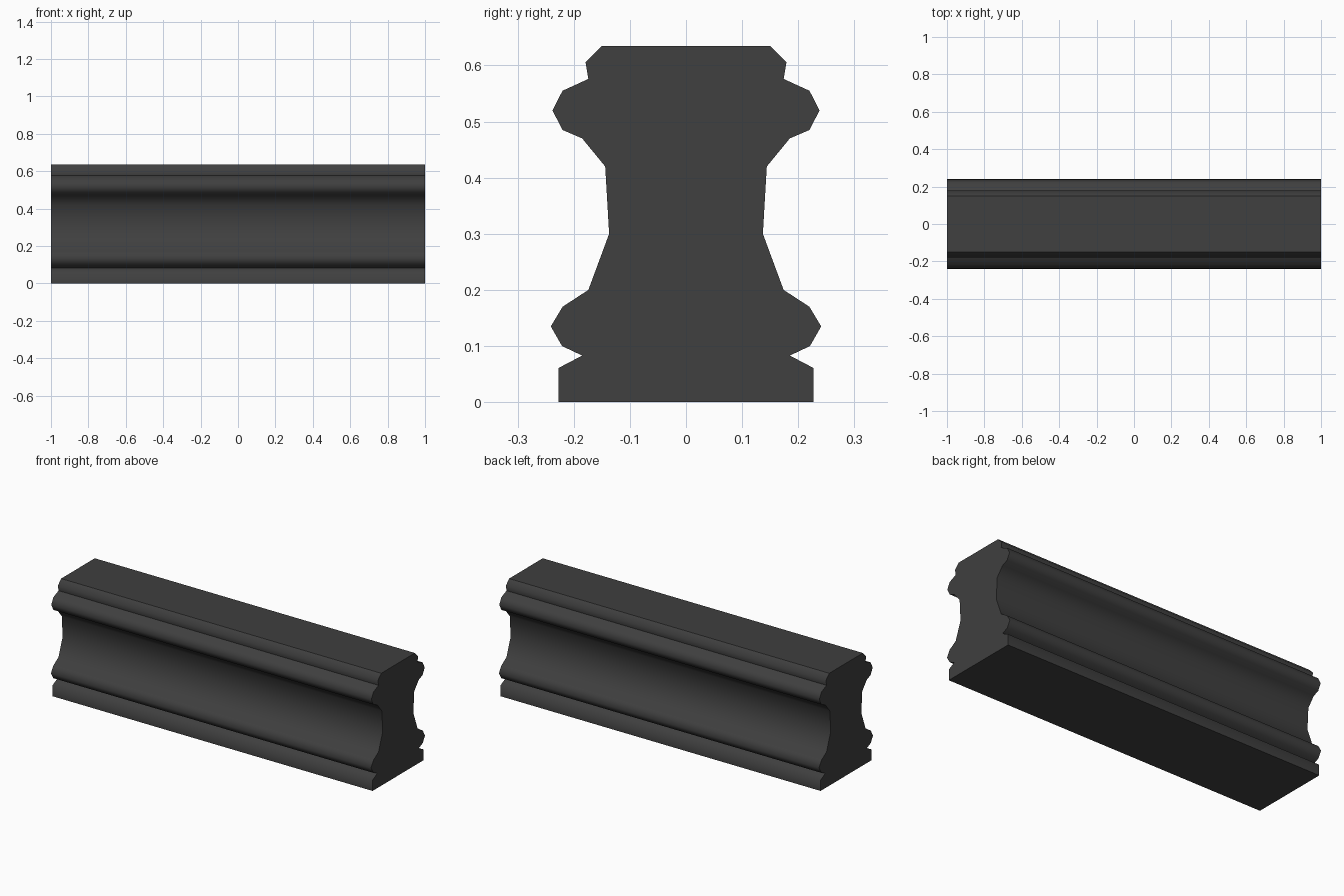
import bpy, bmesh, math

# Remove the default cube
cube = bpy.data.objects.get("Cube")
if cube:
    bpy.data.objects.remove(cube, do_unlink=True)

# Dark grey material
mat = bpy.data.materials.new("dark_grey")
mat.use_nodes = True
colour = (0.05, 0.05, 0.05, 1)
mat.diffuse_color = colour
mat.node_tree.nodes["Principled BSDF"].inputs["Base Color"].default_value = colour

# Half profile of the moulding, bottom to top: (half depth, height)
half = [
    (0.227, 0), (0.227, 0.061),                                         # plinth
    (0.185, 0.083), (0.221, 0.1), (0.241, 0.135), (0.22, 0.17),         # lower bead
    (0.174, 0.2), (0.137, 0.3), (0.144, 0.42),                          # waist
    (0.185, 0.47), (0.22, 0.485), (0.238, 0.52), (0.22, 0.555),         # upper bead
    (0.174, 0.576), (0.179, 0.606), (0.15, 0.635),                      # cap
]
profile = half + [(-y, z) for y, z in reversed(half)]

# Sweep the mirrored profile along x
bm = bmesh.new()
end = bm.faces.new([bm.verts.new((-1, y, z)) for y, z in profile])
swept = bmesh.ops.extrude_face_region(bm, geom=[end], use_keep_orig=True)
moved = [g for g in swept["geom"] if isinstance(g, bmesh.types.BMVert)]
bmesh.ops.translate(bm, verts=moved, vec=(2, 0, 0))
bmesh.ops.recalc_face_normals(bm, faces=bm.faces)

# Smooth mouldings, with crisp ends, top, bottom and deep grooves
for face in bm.faces:
    face.smooth = True
for edge in bm.edges:
    flat = any(abs(f.normal.z) > 0.99 for f in edge.link_faces)
    edge.smooth = not flat and edge.calc_face_angle(0) < math.radians(65)

mesh = bpy.data.meshes.new("moulded_rail")
bm.to_mesh(mesh)
bm.free()
mesh.materials.append(mat)
rail = bpy.data.objects.new("moulded_rail", mesh)
bpy.context.collection.objects.link(rail)
